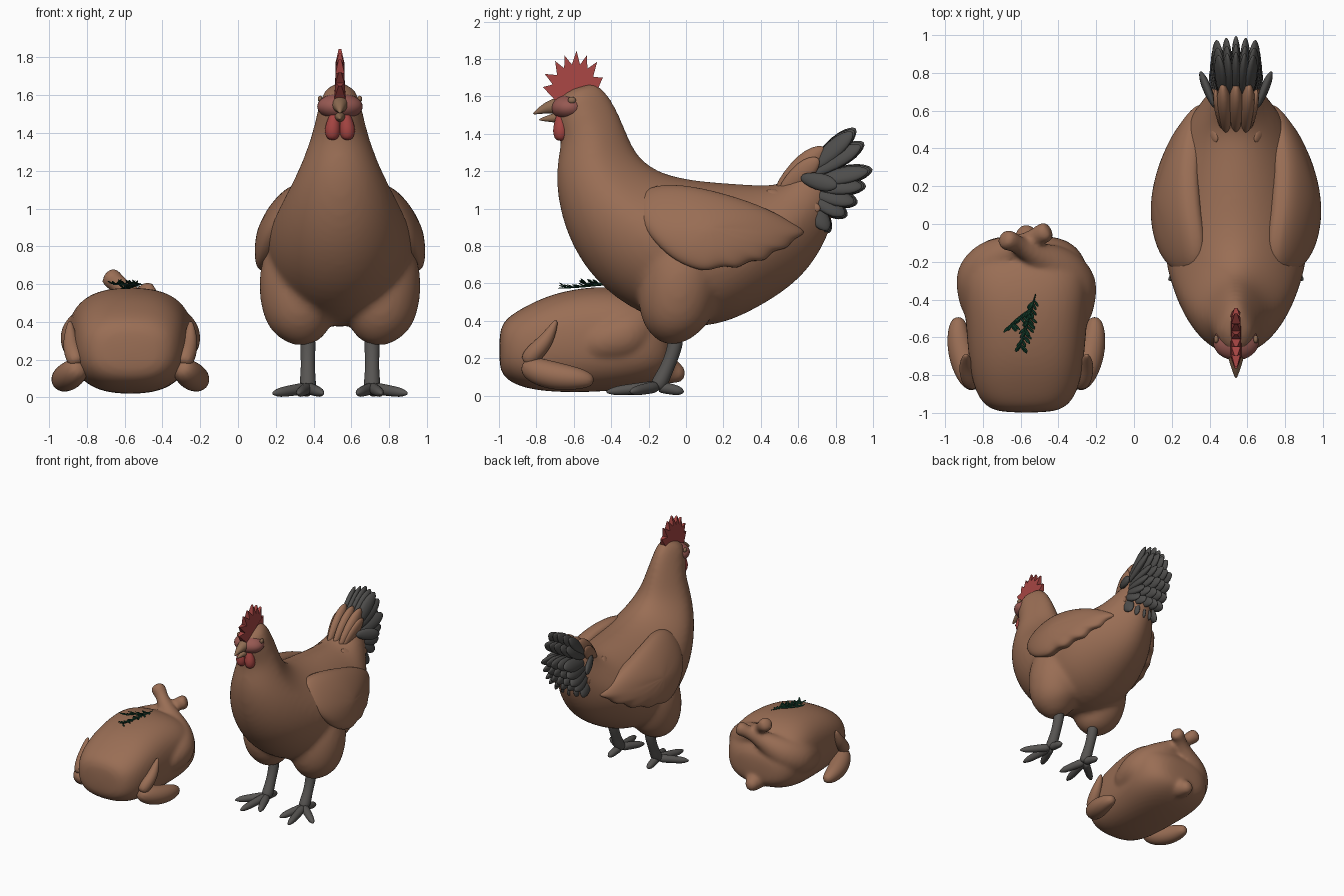
import bpy, bmesh, math, random
from mathutils import Vector

random.seed(4)
if "Cube" in bpy.data.objects:
    bpy.data.objects.remove(bpy.data.objects["Cube"])


def material(name, red, green, blue):
    mat = bpy.data.materials.new(name)
    mat.use_nodes = True
    mat.diffuse_color = (red, green, blue, 1)
    shader = mat.node_tree.nodes["Principled BSDF"]
    shader.inputs["Base Color"].default_value = (red, green, blue, 1)
    shader.inputs["Roughness"].default_value = 0.8
    return mat


brown = material("warm brown", .32, .155, .09)
red = material("comb red", .38, .06, .055)
pink = material("face pink", .31, .10, .085)
grey = material("feather grey", .075, .073, .07)
leg_grey = material("leg grey", .095, .09, .085)
tan = material("beak tan", .27, .15, .085)
green = material("herb green", .007, .05, .026)

HEN = Vector((.54, 0, 0))
ROAST = Vector((-.57, 0, 0))


def loft(name, rings, mat, origin, levels=2):
    """Skin a list of equal rings, cap both ends and smooth it."""
    bm = bmesh.new()
    loops = [[bm.verts.new(Vector(p) + origin) for p in ring] for ring in rings]
    for a, b in zip(loops, loops[1:]):
        for i in range(len(a)):
            j = (i + 1) % len(a)
            bm.faces.new((a[i], a[j], b[j], b[i]))
    bm.faces.new(loops[0])
    bm.faces.new(loops[-1])
    bmesh.ops.recalc_face_normals(bm, faces=bm.faces)
    mesh = bpy.data.meshes.new(name)
    bm.to_mesh(mesh)
    bm.free()
    mesh.materials.append(mat)
    obj = bpy.data.objects.new(name, mesh)
    bpy.context.collection.objects.link(obj)
    if levels:
        obj.modifiers.new("smooth", "SUBSURF").levels = levels
        obj.modifiers["smooth"].render_levels = levels
        mesh.polygons.foreach_set("use_smooth", [True] * len(mesh.polygons))
    return obj


def blend(parts, voxel, rounds):
    """Fuse overlapping parts into the first one with soft joints."""
    bm = bmesh.new()
    for part in parts:
        bm.from_mesh(part.data)
    bm.to_mesh(parts[0].data)
    bm.free()
    for part in parts[1:]:
        bpy.data.objects.remove(part)
    remesh = parts[0].modifiers.new("fuse", "REMESH")
    remesh.mode = "VOXEL"
    remesh.voxel_size = voxel
    remesh.use_smooth_shade = True
    soften = parts[0].modifiers.new("soften", "SMOOTH")
    soften.factor = .5
    soften.iterations = rounds


def circle(sides, power=1.0):
    """Unit circle, squarer when power is below one."""
    def shape(v):
        return math.copysign(abs(v) ** power, v)
    angles = [math.tau * i / sides for i in range(sides)]
    return [(shape(math.cos(a)), shape(math.sin(a))) for a in angles]


def tube(name, points, mat, origin, sides=10, levels=2):
    """Round limb through points given as x, y, z, radius."""
    spots = [Vector(p[:3]) for p in points]
    rings, turn, last = [], None, None
    for i, spot in enumerate(spots):
        way = (spots[min(i + 1, len(spots) - 1)] - spots[max(i - 1, 0)]).normalized()
        turn = way.to_track_quat("Z", "Y") if last is None else last.rotation_difference(way) @ turn
        last = way
        rings.append([spot + turn @ Vector((c, s, 0)) * points[i][3] for c, s in circle(sides)])
    return loft(name, rings, mat, origin, levels)


def leaf(name, root, tip, width, thick, normal, mat, origin, levels=1):
    """Flat pointed blade for feathers and needles."""
    root, tip, normal = Vector(root), Vector(tip), Vector(normal)
    side = (tip - root).cross(normal).normalized()
    flat = side.cross(tip - root).normalized()
    rings = []
    for t, k in ((0, .35), (.3, .85), (.65, 1), (.88, .7), (1, .15)):
        spot = root.lerp(tip, t)
        rings.append([spot + side * c * width * k + flat * s * thick * k for c, s in circle(6)])
    return loft(name, rings, mat, origin, levels)


def ball(name, centre, size, mat, origin):
    rings = []
    for i in range(1, 12):
        a = math.pi * i / 12
        rings.append([(centre[0] + size[0] * c * math.sin(a), centre[1] + size[1] * s * math.sin(a),
                       centre[2] + size[2] * math.cos(a)) for c, s in circle(16)])
    return loft(name, rings, mat, origin, 1)


# Hen body: each section runs from a belly point to a back point, narrower along the back
sections = [
    (-.65, 1.63, -.50, 1.68, .05), (-.70, 1.57, -.44, 1.65, .10), (-.70, 1.47, -.37, 1.54, .125),
    (-.66, 1.38, -.32, 1.42, .15), (-.70, 1.22, -.27, 1.29, .20), (-.69, 1.04, -.15, 1.19, .27),
    (-.63, .82, .05, 1.15, .34), (-.49, .60, .22, 1.14, .39), (-.25, .42, .38, 1.13, .40),
    (.10, .33, .48, 1.13, .38), (.40, .47, .55, 1.16, .31), (.62, .62, .60, 1.21, .22),
    (.74, .80, .66, 1.29, .14), (.80, .96, .75, 1.31, .08)]
rings = []
for y0, z0, y1, z1, w in sections:
    low, high = Vector((0, y0, z0)), Vector((0, y1, z1))
    rings.append([(low + high) / 2 + (high - low) / 2 * s + Vector((w * c * (1 - .3 * max(s, 0)), 0, 0))
                  for c, s in circle(20)])
hen_parts = [loft("hen_body", rings, brown, HEN)]

# Folded wings: a scalloped outline wrapped over the flank
outline = [(-.25, 1.11), (-.08, 1.14), (.15, 1.10), (.40, 1.02), (.55, .94), (.67, .87), (.57, .84),
           (.55, .78), (.46, .78), (.43, .71), (.34, .73), (.28, .67), (.20, .70), (.12, .66),
           (.03, .68), (-.08, .73), (-.20, .85), (-.27, .98)]
for side, word in ((-1, "right"), (1, "left")):
    rings = []
    for scale, lift in ((.97, -.12), (1, -.02), (.98, .0), (.85, .02), (.5, .025), (.1, .025)):
        ring = []
        for y, z in outline:
            y, z = .12 + (y - .12) * scale, .90 + (z - .90) * scale
            x = .43 - 1.4 * max(z - .78, 0) ** 2 - .6 * (y - .05) ** 2 + lift
            ring.append((side * x, y, z))
        rings.append(ring)
    loft(word + "_wing", rings, brown, HEN)

    # Thigh, shank and toes
    hen_parts.append(tube(word + "_thigh", [(side * x, y, z, r) for x, y, z, r in (
        (.18, .02, .90, .12), (.20, 0, .78, .20), (.215, -.03, .63, .225), (.215, -.05, .50, .215),
        (.20, -.06, .40, .19), (.18, -.06, .33, .13), (.17, -.05, .28, .06))], brown, HEN, 14))
    tube(word + "_shank", [(side * x, y, z, r) for x, y, z, r in (
        (.17, -.05, .34, .045), (.17, -.06, .25, .042), (.17, -.10, .15, .038), (.17, -.14, .07, .048),
        (.17, -.16, .035, .04))], leg_grey, HEN)
    for toe, (x, y) in enumerate(((.36, -.30), (.22, -.43), (.09, -.36), (.18, -.01))):
        start, end = Vector((.17, -.15, .05)), Vector((x, y, .02))
        path = [(start.lerp(end, t), r) for t, r in ((0, .038), (.35, .033), (.7, .03), (.85, .024), (1, .006))]
        tube(f"{word}_toe_{toe}", [(side * p.x, p.y, p.z, r) for p, r in path], leg_grey, HEN, 8, 1)

    # Eye and wattle
    ball(word + "_eye", (side * .105, -.61, 1.58), (.013, .022, .018), tan, HEN)
    tube(word + "_wattle", [(side * x, y, z, r) for x, y, z, r in (
        (.025, -.67, 1.52, .02), (.035, -.67, 1.46, .037), (.04, -.67, 1.41, .047),
        (.04, -.67, 1.36, .03))], red, HEN)

    # Side tufts round the tail root
    leaf(word + "_tuft", (side * .10, .43, 1.10), (side * .17, .57, 1.03), .05, .02, (side, 0, 1), brown, HEN)
    leaf(word + "_low_tuft", (side * .11, .55, 1.02), (side * .14, .72, 1.0), .05, .02, (side, 0, 0), brown, HEN)
    leaf(word + "_tail_cover", (side * .07, .50, 1.08), (side * .11, .71, 1.27), .07, .03, (side, 0, 0), brown, HEN)
blend(hen_parts, .02, 10)

# Bare face and slightly open beak
ball("face", (0, -.625, 1.54), (.125, .10, .07), pink, HEN)
tube("upper_beak", [(0, -.64, 1.55, .06), (0, -.70, 1.55, .046), (0, -.76, 1.535, .028), (0, -.82, 1.505, .004)], tan, HEN)
tube("lower_beak", [(0, -.65, 1.49, .04), (0, -.71, 1.485, .025), (0, -.79, 1.475, .005)], tan, HEN)

# Comb: fan of spikes, thinner toward the tips
hub = Vector((0, -.59, 1.61))
tips = [(-.765, 1.65), (-.755, 1.72), (-.70, 1.79), (-.65, 1.82), (-.585, 1.845), (-.53, 1.82), (-.475, 1.785), (-.445, 1.70)]
edge = []
for i, (y, z) in enumerate(tips):
    tip = Vector((0, y, z))
    edge.append((tip, .007))
    if i < len(tips) - 1:
        gap = (tip + Vector((0, *tips[i + 1]))) / 2
        edge.append((hub.lerp(gap, .72), .024))
edge += [(Vector((0, -.48, 1.62)), .03), (Vector((0, -.70, 1.58)), .03)]
loft("comb", [[p + Vector((s * w, 0, 0)) for p, w in edge] for s in (-1, 1)], red, HEN, 0)

# Tail fan: dense layered blades over a brown root
fan = [(.91, 1.43), (.95, 1.35), (1.0, 1.21), (.96, 1.12), (.92, 1.03), (.86, .96), (.77, .87)]
for layer in (-2, -1, 0, 1, 2):
    for i, (y, z) in enumerate(fan):
        x = layer * (.045 + .003 * i)
        reach = 1 - .03 * abs(layer) + .015 * (i % 2)
        tip = (x, .62 + (y - .62) * reach, 1.1 + (z - 1.1) * reach)
        root = (x * .8, .62 + (y - .62) * .12, 1.12 + (z - 1.12) * .25)
        leaf(f"tail_feather_{layer + 2}_{i}", root, tip, .066, .032, (1, 0, .3 * layer), grey, HEN)
for layer in (-1, 1):
    leaf(f"tail_side_feather_{layer + 1}", (layer * .11, .61, 1.17), (layer * .19, .81, 1.12), .06, .03, (1, .2, 0), grey, HEN)
for layer in (-1, 0, 1):
    leaf(f"tail_root_{layer + 1}", (layer * .05, .48, 1.08), (layer * .07, .74, 1.33), .08, .05, (1, 0, 0), brown, HEN)

# Roast body: sections along y with bottom, top and half width
rings = []
for y, low, high, w in ((-1.0, .15, .34, .13), (-.97, .09, .41, .22), (-.88, .04, .47, .28), (-.72, .015, .55, .31),
                        (-.5, .015, .59, .325), (-.32, .03, .58, .345), (-.18, .06, .52, .32), (-.09, .11, .40, .24),
                        (-.06, .16, .34, .12)):
    rings.append([(w * c, y, (low + high) / 2 + (high - low) / 2 * s) for c, s in circle(20, .78)])
roast_parts = [loft("roast_body", rings, brown, ROAST)]
roast_parts.append(tube("roast_tail", [(0, -.16, .16, .10), (0, -.08, .13, .075), (0, .0, .10, .04)], brown, ROAST))

# Roast legs crossing at the back, each with a knobbed end
for side, rise, back, word in ((1, .07, -.04, "left"), (-1, 0, 0, "right")):
    points = [(.25, -.52, .26, .08), (.24, -.40, .29, .13), (.235, -.28, .31, .16), (.18, -.19, .38, .13),
              (.08, -.14, .45, .085), (0, -.10, .50, .055), (-.06, -.06, .54, .047), (-.10, -.045, .56, .064),
              (-.13, -.03, .57, .045)]
    roast_parts.append(tube(word + "_drumstick", [(side * x, y + back, z + rise * max(0, i - 2) / 5, r)
                            for i, (x, y, z, r) in enumerate(points)], brown, ROAST, 12))
    # Folded roast wing: forearm and raised tip
    tube(word + "_roast_forearm", [(side * x, y, z, r) for x, y, z, r in (
        (.36, -.49, .08, .03), (.365, -.56, .09, .06), (.345, -.68, .10, .08), (.30, -.80, .13, .08),
        (.26, -.87, .17, .05))], brown, ROAST)
    tube(word + "_roast_wing_tip", [(side * x, y, z, r) for x, y, z, r in (
        (.28, -.86, .17, .045), (.30, -.81, .23, .055), (.32, -.74, .30, .042), (.32, -.69, .41, .012))], brown, ROAST)
blend(roast_parts, .015, 8)

# Herb sprig: thin stems with scattered needles
for stem, (start, end) in enumerate((((.05, -.37, .60), (-.03, -.65, .575)), ((.02, -.45, .595), (-.09, -.54, .60)))):
    start, end = Vector(start), Vector(end)
    leaf(f"herb_stem_{stem}", start, end, .007, .006, (0, 0, 1), green, ROAST, 0)
    for i in range(44 - 22 * stem):
        root = start.lerp(end, random.uniform(.1, 1))
        drift = Vector((random.choice((-1, 1)) * random.uniform(.015, .04), -.035, random.uniform(-.005, .03)))
        leaf(f"herb_needle_{stem}_{i}", root, root + drift, .007, .003, (0, 0, 1), green, ROAST, 0)
